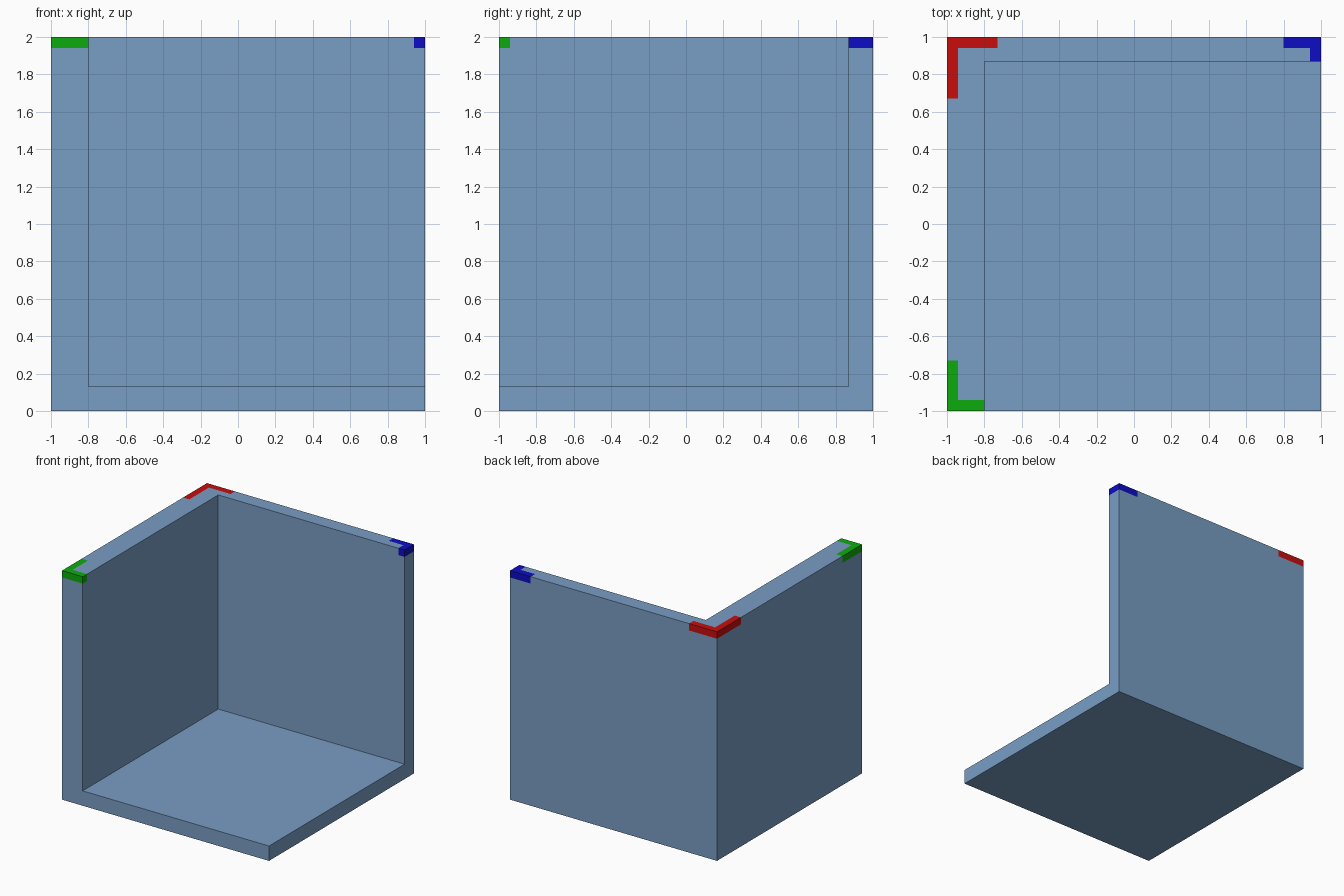
import bpy
import bmesh
import math

if "Cube" in bpy.data.objects:
    bpy.data.objects.remove(bpy.data.objects["Cube"], do_unlink=True)

# Main dimensions: side wall face, back wall face, floor top, marker band
WALL_X, WALL_Y, FLOOR_Z = -0.8, 0.87, 0.13
BAND = 0.06
HI, LO = 1 - BAND, -1 + BAND
TOP = 2 - BAND


def make_material(name, rgb):
    mat = bpy.data.materials.new(name)
    mat.use_nodes = True
    color = (*rgb, 1.0)
    mat.diffuse_color = color
    mat.node_tree.nodes["Principled BSDF"].inputs["Base Color"].default_value = color
    return mat


materials = [
    make_material("steel_blue", (0.19, 0.34, 0.55)),
    make_material("marker_red", (0.58, 0.004, 0.004)),
    make_material("marker_green", (0.004, 0.41, 0.004)),
    make_material("marker_blue", (0.004, 0.004, 0.55)),
]

# Marker arms as x and y ranges, all within the top band
arms = [
    (1, (-1, -0.73), (HI, 1)), (1, (-1, LO), (0.67, 1)),
    (2, (-1, WALL_X), (-1, LO)), (2, (-1, LO), (-1, -0.73)),
    (3, (0.8, 1), (HI, 1)), (3, (HI, 1), (WALL_Y, 1)),
]

bm = bmesh.new()
bmesh.ops.create_cube(bm, size=2)
bmesh.ops.translate(bm, verts=bm.verts, vec=(0, 0, 1))


def cut(axis, value):
    """Slice the whole surface at one axis position."""
    co, no = [0, 0, 0], [0, 0, 0]
    co[axis], no[axis] = value, 1
    bmesh.ops.bisect_plane(bm, geom=bm.verts[:] + bm.edges[:] + bm.faces[:],
                           dist=1e-5, plane_co=co, plane_no=no)


# Open the front left upper corner, leaving two walls and a floor
for axis, value in enumerate((WALL_X, WALL_Y, FLOOR_Z)):
    cut(axis, value)
corner = [v for v in bm.verts if (v.co - type(v.co)((1, -1, 2))).length < 1e-4]
bmesh.ops.delete(bm, geom=corner, context='VERTS')


def vert(co):
    for v in bm.verts:
        if all(abs(a - b) < 1e-4 for a, b in zip(v.co, co)):
            return v
    return bm.verts.new(co)


inner, outer = (WALL_X, WALL_Y, FLOOR_Z), (1, -1, 2)
for axis in range(3):
    a, b = (axis + 1) % 3, (axis + 2) % 3
    loop = []
    for use_a, use_b in ((0, 0), (1, 0), (1, 1), (0, 1)):
        co = list(inner)
        if use_a:
            co[a] = outer[a]
        if use_b:
            co[b] = outer[b]
        loop.append(vert(co))
    bm.faces.new(loop)
bmesh.ops.recalc_face_normals(bm, faces=bm.faces)

# Cut the marker outlines into the surface
for value in sorted({v for _, xs, _ in arms for v in xs if abs(v) < 1}):
    cut(0, value)
for value in sorted({v for _, _, ys in arms for v in ys if abs(v) < 1}):
    cut(1, value)
cut(2, TOP)

# Colour the faces that lie within a marker arm
for face in bm.faces:
    c = face.calc_center_median()
    for index, (x0, x1), (y0, y1) in arms:
        if (c.z > TOP and x0 - 1e-4 < c.x < x1 + 1e-4
                and y0 - 1e-4 < c.y < y1 + 1e-4):
            face.material_index = index

# Merge flat faces of the same colour
bmesh.ops.dissolve_limit(bm, angle_limit=math.radians(1), verts=bm.verts[:],
                         edges=bm.edges[:], delimit={'MATERIAL'})

mesh = bpy.data.meshes.new("corner_walls_and_floor")
bm.to_mesh(mesh)
bm.free()
for mat in materials:
    mesh.materials.append(mat)
obj = bpy.data.objects.new("corner_walls_and_floor", mesh)
bpy.context.collection.objects.link(obj)
